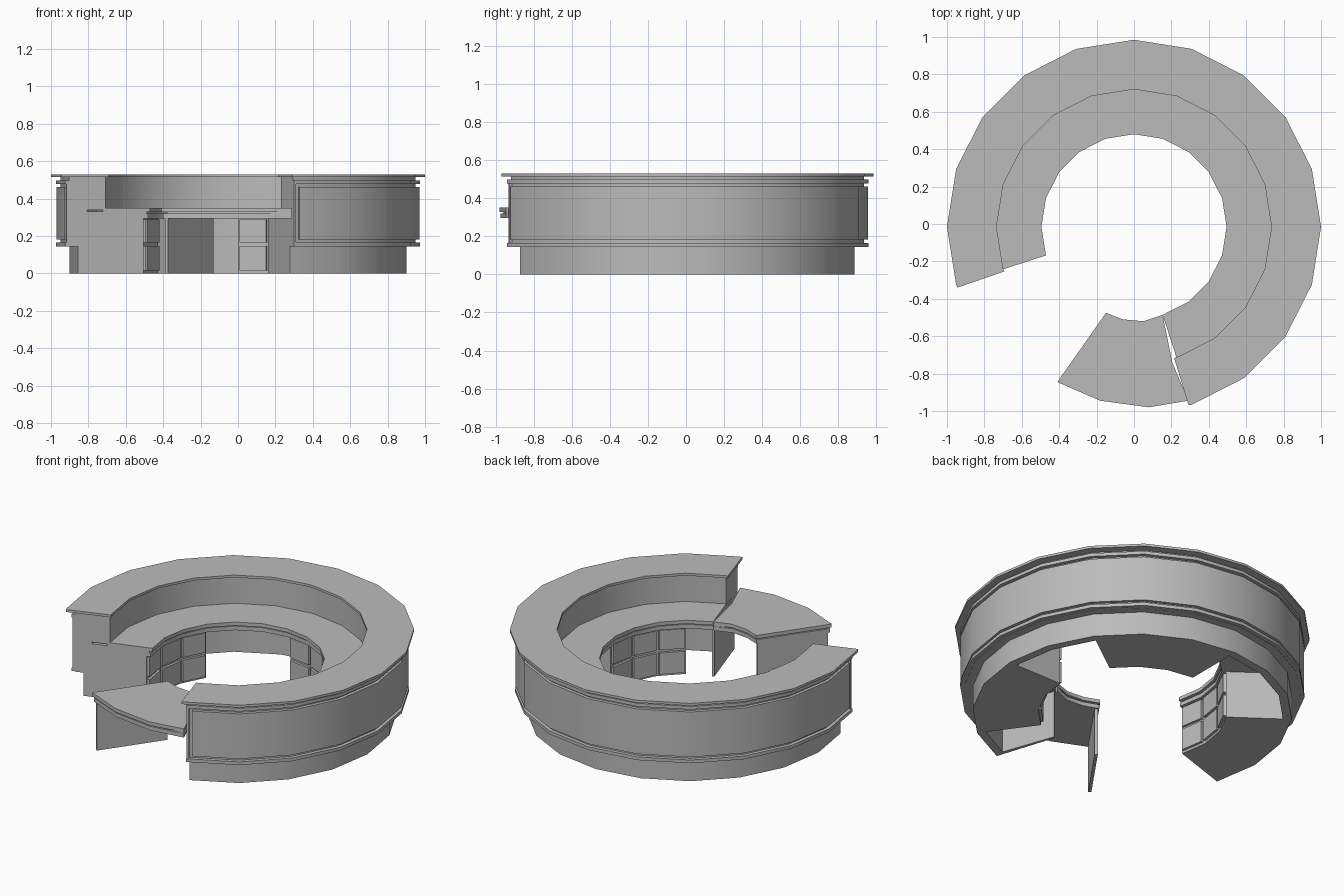
import bpy, bmesh, math
from mathutils import Vector

if "Cube" in bpy.data.objects:
    bpy.data.objects.remove(bpy.data.objects["Cube"], do_unlink=True)

STEP = 18          # twenty-sided ring
CY = -0.015        # ring centre in y
START, END = -72, 198

grey = bpy.data.materials.new("plain grey")
grey.use_nodes = True
grey.diffuse_color = (0.5, 0.5, 0.5, 1)
grey.node_tree.nodes["Principled BSDF"].inputs["Base Color"].default_value = (0.5, 0.5, 0.5, 1)


def finish(name, bm):
    bmesh.ops.recalc_face_normals(bm, faces=bm.faces)
    mesh = bpy.data.meshes.new(name)
    bm.to_mesh(mesh)
    bm.free()
    mesh.materials.append(grey)
    obj = bpy.data.objects.new(name, mesh)
    bpy.context.collection.objects.link(obj)
    bpy.ops.object.select_all(action='DESELECT')
    obj.select_set(True)
    bpy.context.view_layer.objects.active = obj
    bpy.ops.object.shade_smooth_by_angle(angle=math.radians(30))
    return obj


def ring_point(r, a):
    """Point on the twenty-sided ring, staying on the flat facets."""
    lo = math.floor(a / STEP) * STEP
    t = a - lo
    half = math.radians(STEP / 2)
    k = math.cos(half) / math.cos(math.radians(t) - half)
    return r * k * math.cos(math.radians(a)), CY + r * k * math.sin(math.radians(a))


def sweep(name, profile, a0, a1):
    """Sweep a closed (radius, height) profile from angle a0 to a1."""
    angles = [a0] + [k * STEP for k in range(-10, 20) if a0 + .01 < k * STEP < a1 - .01] + [a1]
    bm = bmesh.new()
    loops = [[bm.verts.new((*ring_point(r, a), z)) for r, z in profile] for a in angles]
    n = len(profile)
    for p, q in zip(loops, loops[1:]):
        for i in range(n):
            j = (i + 1) % n
            bm.faces.new((p[i], p[j], q[j], q[i]))
    bm.faces.new(loops[0])
    bm.faces.new(loops[-1])
    return finish(name, bm)


def band(name, r0, r1, z0, z1, a0=START, a1=END):
    return sweep(name, [(r0, z0), (r1, z0), (r1, z1), (r0, z1)], a0, a1)


def plate(name, outline, z0, z1):
    bm = bmesh.new()
    face = bm.faces.new([bm.verts.new((x, y, z0)) for x, y in outline])
    up = bmesh.ops.extrude_face_region(bm, geom=[face])
    for v in up["geom"]:
        if isinstance(v, bmesh.types.BMVert):
            v.co.z = z1
    return finish(name, bm)


# Counter body with recessed plinth
sweep("counter_body", [(.745, .34), (.745, .515), (.95, .515), (.95, .143),
                       (.9, .143), (.9, 0), (.85, 0), (.85, .34)], START, END)
band("counter_top", .735, 1.0, .515, .53, START - 1, END + 1)

# Outer cladding: rails, end stiles and a raised panel
band("lower_rail", .94, .972, .145, .165)
band("upper_rail", .94, .972, .478, .498)
band("cladding_panel", .94, .97, .182, .462, START + 2, END - 2)
for side, a in (("left", START), ("right", END - .8)):
    band(side + "_end_stile", .94, .965, .165, .478, a, a + .8)

# Inner work surface on its support board
band("work_surface", .495, .76, .328, .35)
band("work_surface_core", .515, .86, .318, .33)
band("work_surface_support", .505, .86, .295, .32)

# Drawer cabinets, separated by knee spaces
for label, a0 in (("front", -54), ("back", 36), ("side", 144)):
    band(label + "_cabinet", .53, .86, 0, .297, a0, a0 + 54)
    for col in range(3):
        a = a0 + col * STEP
        for row, (z0, z1) in enumerate(((.015, .148), (.166, .288))):
            band(f"{label}_drawer_{col}_{row}", .515, .535, z0, z1, a + 1, a + STEP - 1)

# Side wall closing the counter beside the low desk
band("counter_side_wall", .515, .9, 0, .32, START, START + 1.5)

# Low desk at the front
desk = [(-.41, -.845), (-.18, -.945), (.08, -.98), (.29, -.945), (.205, -.74),
        (.153, -.486), (.05, -.52), (-.06, -.51), (-.15, -.475)]
centre = Vector((-.02, -.72))


def shrunk(k):
    """Pull the desk edge inwards, keeping the side against the counter."""
    return [p if 3 <= i <= 5 else tuple(centre + (Vector(p) - centre) * k)
            for i, p in enumerate(desk)]


plate("desk_top", desk, .328, .35)
plate("desk_core", shrunk(.92), .318, .33)
plate("desk_support", shrunk(.975), .295, .32)

# Upright panel carrying the free end of the desk
plate("desk_end_panel", [(-.39, -.838), (-.147, -.492), (-.132, -.502), (-.375, -.848)], 0, .296)
